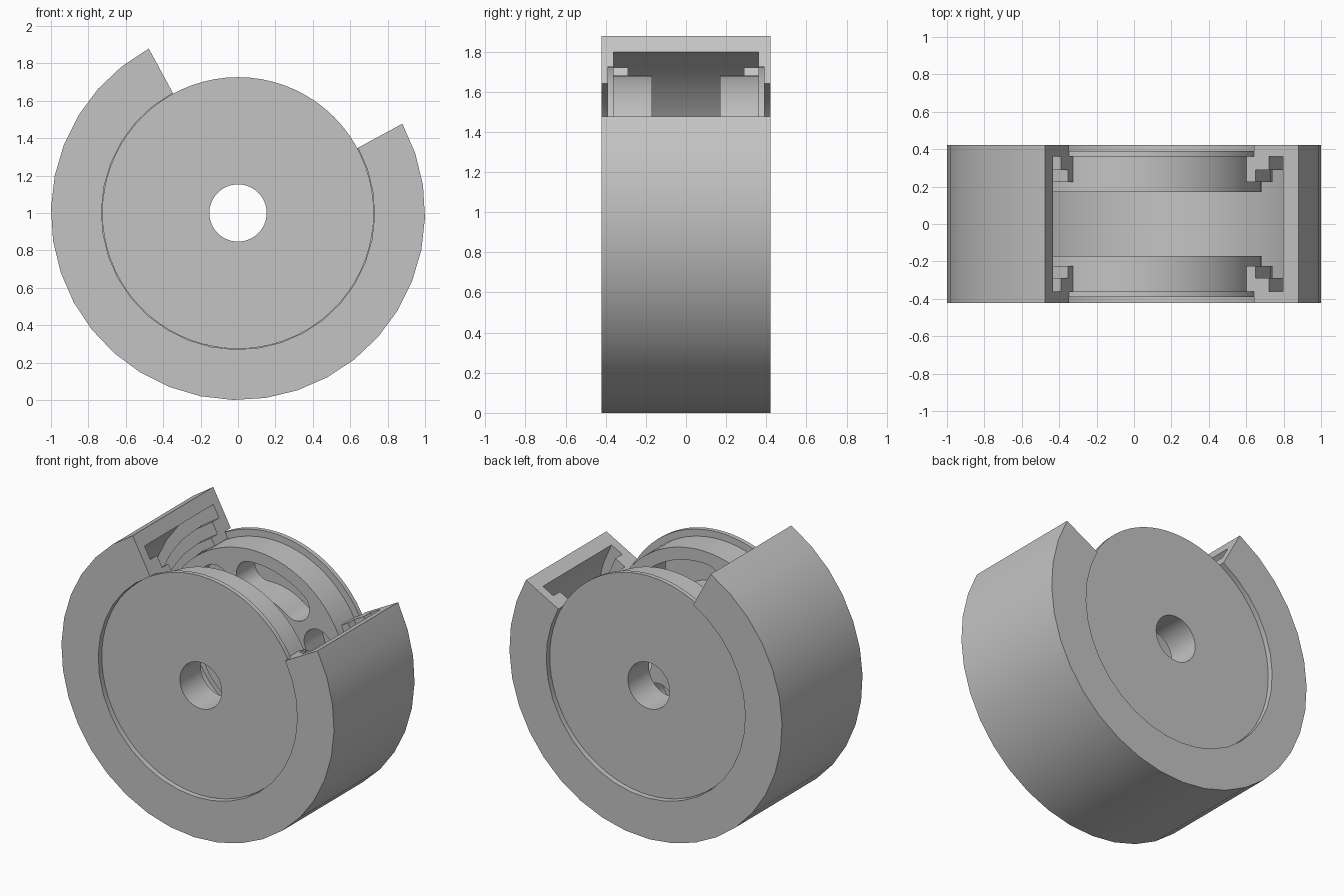
import bpy, bmesh, math
from mathutils import Vector

cube = bpy.data.objects.get("Cube")
if cube:
    bpy.data.objects.remove(cube, do_unlink=True)

grey = bpy.data.materials.new("light_grey")
grey.use_nodes = True
colour = (0.55, 0.55, 0.55, 1)
grey.diffuse_color = colour
grey.node_tree.nodes["Principled BSDF"].inputs["Base Color"].default_value = colour

CENTRE_Z = 1.0


def finish(name, bm):
    """Turn a bmesh into a grey object with smooth curved faces and sharp edges."""
    bmesh.ops.recalc_face_normals(bm, faces=bm.faces)
    mesh = bpy.data.meshes.new(name)
    bm.to_mesh(mesh)
    bm.free()
    mesh.materials.append(grey)
    obj = bpy.data.objects.new(name, mesh)
    bpy.context.collection.objects.link(obj)
    bpy.ops.object.select_all(action='DESELECT')
    obj.select_set(True)
    bpy.context.view_layer.objects.active = obj
    bpy.ops.object.shade_smooth_by_angle(angle=math.radians(30))
    return obj


def revolve(name, profile, start, sweep, steps):
    """Sweep a closed (radius, y) profile around the y axis, angles in degrees."""
    bm = bmesh.new()
    full = sweep == 360
    rings = []
    for i in range(steps if full else steps + 1):
        a = math.radians(start + sweep * i / steps)
        rings.append([bm.verts.new((r * math.cos(a), y, CENTRE_Z + r * math.sin(a)))
                      for r, y in profile])
    n = len(profile)
    for i in range(steps):
        p, q = rings[i], rings[(i + 1) % len(rings)]
        for j in range(n):
            k = (j + 1) % n
            bm.faces.new((p[j], p[k], q[k], q[j]))
    if not full:
        bm.faces.new(rings[0])
        bm.faces.new(rings[-1])
    return finish(name, bm)


def arc(cx, cy, r, a0, a1, n):
    return [(cx + r * math.cos(math.radians(a0 + (a1 - a0) * i / n)),
             cy + r * math.sin(math.radians(a0 + (a1 - a0) * i / n))) for i in range(n + 1)]


def kidney(mid, half_span=20.5, r=0.5, w=0.1):
    """Outline of a curved slot with rounded ends."""
    a0, a1 = mid - half_span, mid + half_span
    end = lambda a: (r * math.cos(math.radians(a)), r * math.sin(math.radians(a)))
    return (arc(0, 0, r + w, a0, a1, 10) + arc(*end(a1), w, a1, a1 + 180, 12)[1:]
            + arc(0, 0, r - w, a1, a0, 10)[1:] + arc(*end(a0), w, a0 + 180, a0 + 360, 12)[1:-1])


def plate(name, outlines, y0, y1):
    """Fill nested outlines in the xz plane and extrude from y0 to y1."""
    curve = bpy.data.curves.new(name, 'CURVE')
    curve.dimensions = '2D'
    curve.fill_mode = 'BOTH'
    curve.extrude = abs(y1 - y0) / 2
    for pts in outlines:
        spline = curve.splines.new('POLY')
        spline.points.add(len(pts) - 1)
        for p, (x, z) in zip(spline.points, pts):
            p.co = (x, z, 0, 1)
        spline.use_cyclic_u = True
    temp = bpy.data.objects.new(name + "_outline", curve)
    bpy.context.collection.objects.link(temp)
    bpy.context.view_layer.update()
    mesh = bpy.data.meshes.new_from_object(temp)
    bm = bmesh.new()
    bm.from_mesh(mesh)
    bpy.data.objects.remove(temp, do_unlink=True)
    bpy.data.meshes.remove(mesh)
    bpy.data.curves.remove(curve)
    for v in bm.verts:
        v.co = Vector((v.co.x, (y0 + y1) / 2 + v.co.z, CENTRE_Z + v.co.y))
    bmesh.ops.remove_doubles(bm, verts=bm.verts, dist=0.0005)
    return finish(name, bm)


# Three-quarter ring housing with a stepped inner channel
half = [(1.0, 0.422), (0.73, 0.422), (0.73, 0.36), (0.685, 0.36), (0.685, 0.225),
        (0.74, 0.225), (0.74, 0.29), (0.82, 0.29), (0.82, 0.36), (0.908, 0.36)]
revolve("housing", half + [(r, -y) for r, y in reversed(half)], 118.5, 270, 27)

# Two mirrored discs: a thin outer flange and a thick body with five slots
HOLE = 0.153
for label, s in (("front", -1), ("back", 1)):
    revolve(label + "_flange",
            [(HOLE, s * 0.36), (0.726, s * 0.36), (0.726, s * 0.39), (HOLE, s * 0.39)],
            0, 360, 72)
    rim = arc(0, 0, 0.681, 0, 360, 72)[:-1]
    bore = arc(0, 0, HOLE, 0, 360, 72)[:-1]
    slots = [kidney(73 + 72 * i) for i in range(5)]
    plate(label + "_slotted_body", [rim, bore] + slots, s * 0.17, s * 0.361)
